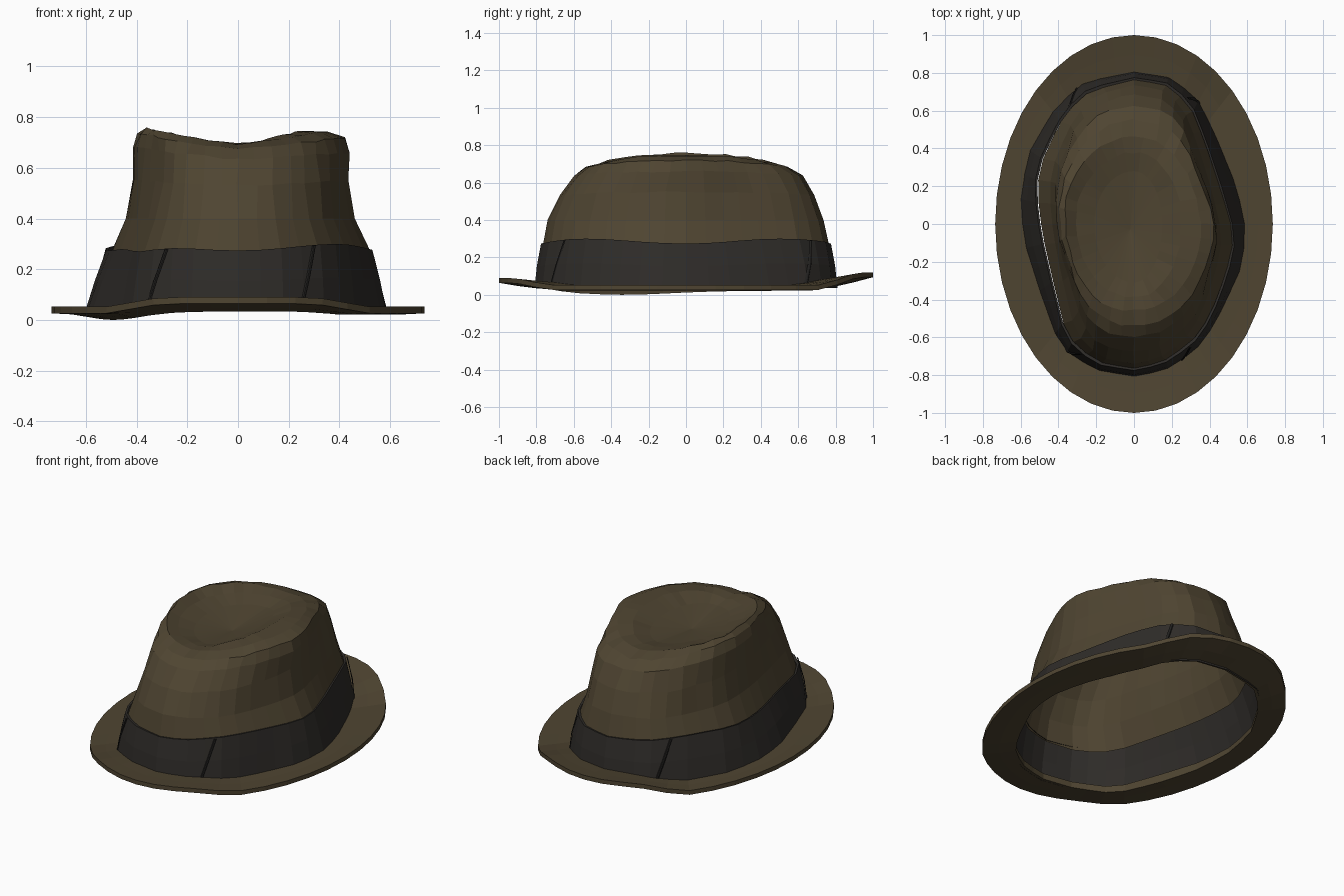
import bpy, bmesh, random
from math import sin, cos, pi, exp, atan2, hypot

if "Cube" in bpy.data.objects:
    bpy.data.objects.remove(bpy.data.objects["Cube"])

random.seed(4)
N = 40
ANG = [2 * pi * i / N for i in range(N)]


def material(name, rgb):
    m = bpy.data.materials.new(name)
    m.diffuse_color = (*rgb, 1)
    m.use_nodes = True
    m.node_tree.nodes["Principled BSDF"].inputs["Base Color"].default_value = m.diffuse_color
    return m


felt = material("olive_felt", (0.078, 0.059, 0.031))
ribbon = material("dark_ribbon", (0.028, 0.025, 0.022))
seam_mat = material("seam_black", (0.016, 0.015, 0.014))

# Squashed plan outlines of the hat band: bottom edge and top edge
base_plan = [(.60, -.05), (.55, .19), (.43, .48), (.33, .68), (.19, .78),
             (0, .81), (-.26, .76), (-.41, .63), (-.55, .40), (-.605, .17),
             (-.59, -.08), (-.50, -.36), (-.42, -.58), (-.34, -.70),
             (-.18, -.78), (0, -.81), (.16, -.78), (.32, -.68), (.43, -.53),
             (.56, -.26)]
top_plan = [(.54, -.07), (.47, .18), (.38, .45), (.30, .65), (.17, .75),
            (0, .775), (-.24, .72), (-.37, .60), (-.49, .37), (-.53, .20),
            (-.50, -.05), (-.44, -.31), (-.38, -.55), (-.31, -.67),
            (-.17, -.75), (0, -.775), (.15, -.745), (.31, -.64), (.41, -.50),
            (.50, -.26)]


def plan_point(plan, t):
    """Where the ray at angle t crosses the closed outline."""
    dx, dy = cos(t), sin(t)
    for (ax, ay), (bx, by) in zip(plan, plan[1:] + plan[:1]):
        ca, cb = dx * ay - dy * ax, dx * by - dy * bx
        if ca <= 0 < cb and dx * (ax + bx) + dy * (ay + by) > 0:
            f = ca / (ca - cb)
            return ax + (bx - ax) * f, ay + (by - ay) * f
    return plan[0]


def steer(t):
    """Even spacing along an oval rather than by raw angle."""
    return atan2(sin(t), 0.72 * cos(t))


def bump(t, t0, w):
    d = (t - t0 + pi) % (2 * pi) - pi
    return exp(-(d / w) ** 2)


def make_object(name, bm, mat):
    me = bpy.data.meshes.new(name)
    bm.to_mesh(me)
    bm.free()
    me.materials.append(mat)
    ob = bpy.data.objects.new(name, me)
    bpy.context.collection.objects.link(ob)


def loft(name, rings, mat, cap=None, closed=False):
    """Skin a list of point rings; optional centre point closes the last."""
    bm = bmesh.new()
    loops = [[bm.verts.new(p) for p in r] for r in rings]
    pairs = list(zip(loops, loops[1:]))
    if closed:
        pairs.append((loops[-1], loops[0]))
    for a, b in pairs:
        for i in range(N):
            j = (i + 1) % N
            bm.faces.new((a[i], a[j], b[j], b[i]))
    if cap:
        c, last = bm.verts.new(cap), loops[-1]
        for i in range(N):
            bm.faces.new((last[i], last[(i + 1) % N], c))
    bmesh.ops.recalc_face_normals(bm, faces=bm.faces)
    make_object(name, bm, mat)


# Brim: thin oval ring, turned up at front and back, sagging at the left
def brim_ring(mix, z, up=1.0, dip=0.0):
    pts = []
    for t in ANG:
        x0, y0 = plan_point(base_plan, steer(t))
        x0, y0 = x0 * 0.975, y0 * 0.975
        x = x0 + (0.735 * cos(t) - x0) * mix
        y = y0 + (sin(t) - y0) * mix
        k = min(1, max(0, (abs(sin(t)) - 0.7) / 0.25))
        k = k * k * (3 - 2 * k) * up * (0.068 if y > 0 else 0.038)
        pts.append((x, y, z + k - dip * bump(t, pi + 0.45, 0.5)))
    return pts


loft("brim", [brim_ring(0, 0.05, 0.5), brim_ring(0.5, 0.05, 0.75),
              brim_ring(1, 0.052), brim_ring(1, 0.026),
              brim_ring(0.5, 0.022, 0.65), brim_ring(0, 0.022, 0.3, 0.022)],
     felt, closed=True)


# Hat band: sloping ribbon with a gently wavy top edge and a thin lip
def band_point(t, h, grow=0.0):
    x0, y0 = plan_point(base_plan, steer(t))
    x1, y1 = plan_point(top_plan, steer(t))
    top = 0.287 - 0.013 * cos(4 * t) - 0.03 * bump(t, pi + 0.75, 0.3)
    g = 1 + grow
    return ((x0 + (x1 - x0) * h) * g, (y0 + (y1 - y0) * h) * g,
            0.035 + (top - 0.035) * h)


loft("hat_band", [[band_point(t, 0) for t in ANG],
                  [band_point(t, 0.5, 0.006) for t in ANG],
                  [band_point(t, 1) for t in ANG],
                  [band_point(t, 0.99, -0.022) for t in ANG]], ribbon)

# Four slanted ribbon seams
for i, t0 in enumerate((0.98, 2.15, 4.13, 5.22)):
    bm = bmesh.new()
    cols = []
    for h in (0.02, 0.5, 0.99):
        t = t0 + 0.13 * (h - 0.5)
        g = 0.006 if h == 0.5 else 0
        prof = ((-0.014, 0.001), (-0.006, 0.007), (0.006, 0.007), (0.014, 0.001))
        cols.append([bm.verts.new(band_point(t + dt, h, g + e))
                     for dt, e in prof])
    for a, b in zip(cols, cols[1:]):
        for j in range(3):
            bm.faces.new((a[j], a[j + 1], b[j + 1], b[j]))
    make_object(f"band_seam_{i + 1}", bm, seam_mat)

# Crown: pinched walls, raised side ridges, long sunken crease on top
# (left, right, front, back, z at ends, z at left, z at right, pinch, oval)
levels = [
    (0.52, 0.53, 0.765, 0.765, 0.265, 0.250, 0.265, 0.00, 0.0),
    (0.455, 0.465, 0.74, 0.735, 0.40, 0.40, 0.40, 0.00, 0.1),
    (0.43, 0.445, 0.68, 0.69, 0.53, 0.55, 0.55, 0.04, 0.3),
    (0.42, 0.44, 0.60, 0.63, 0.635, 0.68, 0.66, 0.04, 0.4),
    (0.40, 0.425, 0.54, 0.55, 0.675, 0.735, 0.72, 0.02, 0.5),
    (0.37, 0.36, 0.46, 0.46, 0.695, 0.757, 0.745, 0.00, 0.7),
    (0.31, 0.25, 0.39, 0.38, 0.690, 0.718, 0.748, 0.00, 1.0),
    (0.21, 0.15, 0.31, 0.28, 0.672, 0.685, 0.70, 0.00, 1.0),
]
rings = []
for k, (xl, xr, yf, yb, ze, zl, zr, pinch, oval) in enumerate(levels):
    ring = []
    j = 0.007 if 1 < k < 7 else 0
    for t in ANG:
        c, s = cos(t), sin(t)
        px, py = plan_point(top_plan, steer(t))
        ux = px / 0.535 * (1 - oval) + c * oval
        uy = py / 0.775 * (1 - oval) + s * oval
        g = 1 - pinch * (bump(t, 0.5, 0.3) + bump(t, pi + 0.6, 0.3))
        x, y = ux * g * (xr if c > 0 else xl), uy * g * (yb if s > 0 else yf)
        z = ze + ((zr if c > 0 else zl) - ze) * abs(c) ** 1.2
        ring.append((x + random.uniform(-j, j), y + random.uniform(-j, j),
                     z + random.uniform(-j, j) * 0.6))
    rings.append(ring)
# floor of the crease, shrunk evenly toward its low point
low = (-0.02, -0.03, 0.64)
rings.append([tuple(l + (c - l) * 0.45 for c, l in zip(p, low))
              for p in rings[-1]])
loft("crown", rings, felt, cap=low)
